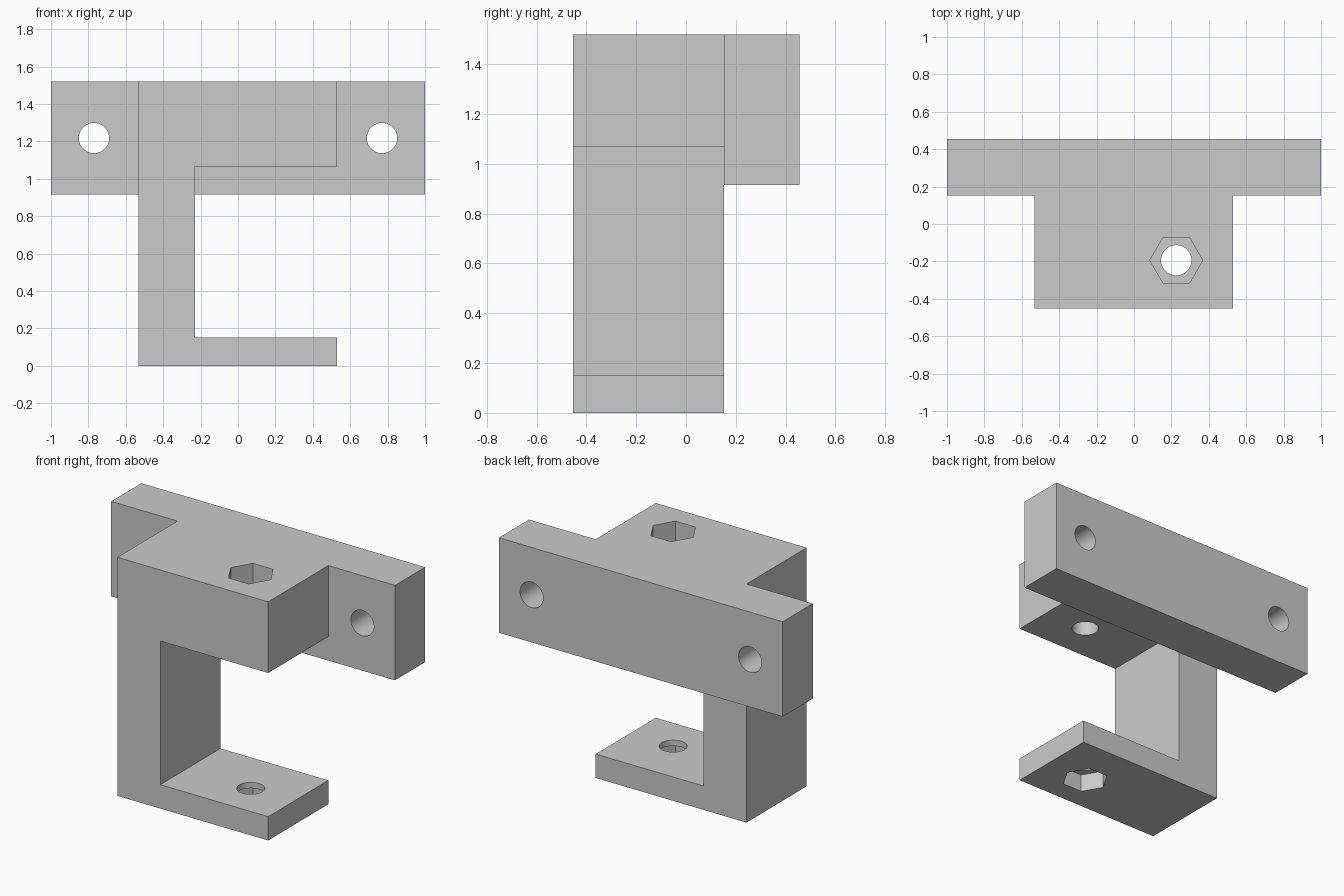
import bpy
import bmesh
from math import radians

if "Cube" in bpy.data.objects:
    bpy.data.objects.remove(bpy.data.objects["Cube"], do_unlink=True)

grey = bpy.data.materials.new("light_grey_plastic")
grey.use_nodes = True
colour = (0.6, 0.6, 0.6, 1)
grey.diffuse_color = colour
grey.node_tree.nodes["Principled BSDF"].inputs["Base Color"].default_value = colour


def extrude_profile(name, points, y0, y1):
    """Extrude an x-z outline from y0 to y1."""
    bm = bmesh.new()
    face = bm.faces.new([bm.verts.new((x, y0, z)) for x, z in points])
    ext = bmesh.ops.extrude_face_region(bm, geom=[face])
    moved = [v for v in ext["geom"] if isinstance(v, bmesh.types.BMVert)]
    bmesh.ops.translate(bm, verts=moved, vec=(0, y1 - y0, 0))
    bmesh.ops.recalc_face_normals(bm, faces=bm.faces)
    mesh = bpy.data.meshes.new(name)
    bm.to_mesh(mesh)
    bm.free()
    mesh.materials.append(grey)
    obj = bpy.data.objects.new(name, mesh)
    bpy.context.collection.objects.link(obj)
    return obj


def prism(name, sides, radius, depth, location, rotation):
    bpy.ops.mesh.primitive_cylinder_add(vertices=sides, radius=radius, depth=depth,
                                        location=location, rotation=rotation)
    obj = bpy.context.object
    obj.name = name
    obj.data.materials.append(grey)
    return obj


def combine(target, tool, operation):
    """Apply a boolean and discard the tool."""
    mod = target.modifiers.new("boolean", "BOOLEAN")
    mod.operation = operation
    mod.solver = "EXACT"
    mod.object = tool
    bpy.context.view_layer.objects.active = target
    bpy.ops.object.modifier_apply(modifier=mod.name)
    bpy.data.objects.remove(tool, do_unlink=True)


# C-shaped clamp: foot plate, column and thick upper arm
left, inner, right = -0.533, -0.23, 0.53
foot, under, top = 0.152, 1.067, 1.52
front, joint, back = -0.453, 0.152, 0.455
bracket = extrude_profile("clamp_bracket", [
    (left, 0), (right, 0), (right, foot), (inner, foot),
    (inner, under), (right, under), (right, top), (left, top)], front, joint)

# Mounting bar across the back
bar = extrude_profile("mounting_bar", [
    (-1, 0.915), (1, 0.915), (1, top), (-1, top)], joint, back)
combine(bracket, bar, "UNION")

# Mounting screw holes through the bar
for side in (-1, 1):
    hole = prism("bar_hole", 48, 0.081, 1, (side * 0.77, 0.3, 1.218), (radians(90), 0, 0))
    combine(bracket, hole, "DIFFERENCE")

# Vertical bolt hole through both arms, with hexagonal nut pockets outside
bolt_x, bolt_y = 0.226, -0.194
bolt = prism("bolt_hole", 48, 0.081, 4, (bolt_x, bolt_y, 1), (0, 0, 0))
combine(bracket, bolt, "DIFFERENCE")
for z0, z1 in ((-0.1, 0.115), (1.22, 1.62)):
    pocket = prism("nut_pocket", 6, 0.141, z1 - z0, (bolt_x, bolt_y, (z0 + z1) / 2),
                   (0, 0, radians(30)))
    combine(bracket, pocket, "DIFFERENCE")

bpy.ops.object.select_all(action="DESELECT")
bracket.select_set(True)
bpy.context.view_layer.objects.active = bracket
bpy.ops.object.shade_smooth_by_angle(angle=radians(30))
